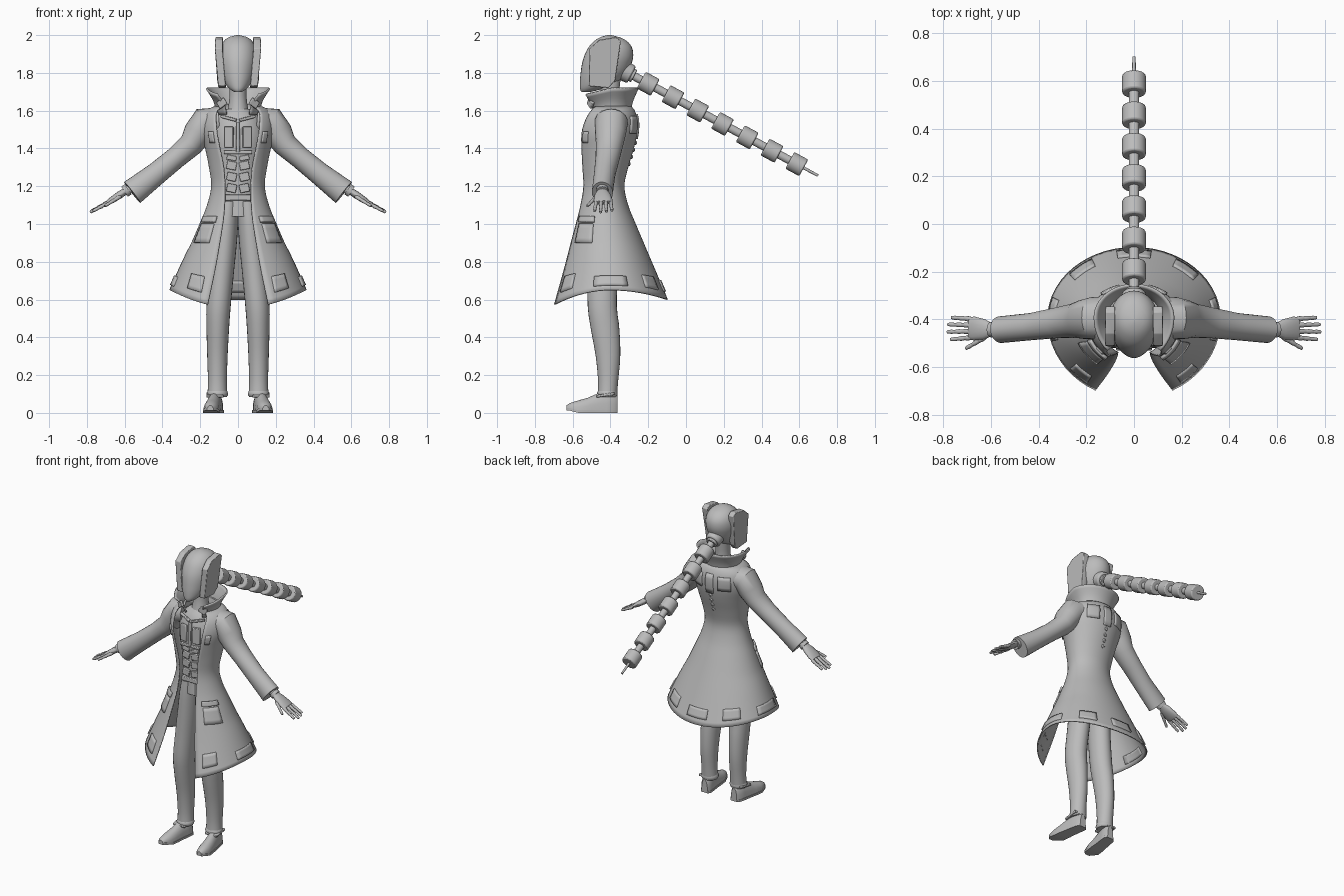
import bpy, bmesh, math
from mathutils import Vector, Matrix

if "Cube" in bpy.data.objects:
    bpy.data.objects.remove(bpy.data.objects["Cube"])

grey = bpy.data.materials.new("plain_grey")
grey.diffuse_color = (0.5, 0.5, 0.5, 1)
grey.use_nodes = True
grey.node_tree.nodes["Principled BSDF"].inputs["Base Color"].default_value = grey.diffuse_color


def make(name, verts, faces, angle=40, solid=0, offset=0, bevel=0):
    me = bpy.data.meshes.new(name)
    me.from_pydata([tuple(v) for v in verts], [], faces)
    bm = bmesh.new()
    bm.from_mesh(me)
    bmesh.ops.recalc_face_normals(bm, faces=bm.faces)
    bm.to_mesh(me)
    bm.free()
    me.materials.append(grey)
    ob = bpy.data.objects.new(name, me)
    bpy.context.collection.objects.link(ob)
    if solid:
        m = ob.modifiers.new("solid", 'SOLIDIFY')
        m.thickness, m.offset = solid, offset
    if bevel:
        m = ob.modifiers.new("bevel", 'BEVEL')
        m.width, m.segments = bevel, 2
    bpy.ops.object.select_all(action='DESELECT')
    ob.select_set(True)
    bpy.context.view_layer.objects.active = ob
    bpy.ops.object.shade_smooth_by_angle(angle=math.radians(angle))
    return ob


def loft(name, rings, closed=True, caps=True, **kw):
    n = len(rings[0])
    faces = [(i * n + j, i * n + (j + 1) % n, (i + 1) * n + (j + 1) % n, (i + 1) * n + j)
             for i in range(len(rings) - 1) for j in range(n if closed else n - 1)]
    if closed and caps:
        faces += [tuple(range(n)), tuple(range((len(rings) - 1) * n, len(rings) * n))]
    return make(name, [p for r in rings for p in r], faces, **kw)


def curve(tab, z):
    # smooth interpolation of table rows, keyed on the first column
    tab = sorted(tab)
    z = min(max(z, tab[0][0]), tab[-1][0])
    k = max(i for i in range(len(tab) - 1) if tab[i][0] <= z)
    slope = lambda i, c: ((tab[min(i + 1, len(tab) - 1)][c] - tab[max(i - 1, 0)][c]) /
                          (tab[min(i + 1, len(tab) - 1)][0] - tab[max(i - 1, 0)][0]))
    h = tab[k + 1][0] - tab[k][0]
    t = (z - tab[k][0]) / h
    return [(2*t**3 - 3*t*t + 1) * tab[k][c] + (t**3 - 2*t*t + t) * h * slope(k, c) +
            (3*t*t - 2*t**3) * tab[k + 1][c] + (t**3 - t*t) * h * slope(k + 1, c)
            for c in range(1, len(tab[0]))]


def body(name, tab, steps=24, n=32, **kw):
    # upright form from rows: z, centre x, half width, front y, back y
    zs = [tab[0][0] + (tab[-1][0] - tab[0][0]) * i / steps for i in range(steps + 1)]
    rings = []
    for z in zs:
        cx, rx, yf, yb = curve(tab, z)
        rings.append([(cx + rx * math.sin(2*math.pi*j/n),
                       (yf + yb)/2 - (yb - yf)/2 * math.cos(2*math.pi*j/n), z) for j in range(n)])
    return loft(name, rings, **kw)


def tube(name, rows, n=16, **kw):
    # rows: x, y, z, radius in the bend plane, sideways radius
    P = [Vector(r[:3]) for r in rows]
    rings = []
    for i, r in enumerate(rows):
        t = (P[min(i + 1, len(P) - 1)] - P[max(i - 1, 0)]).normalized()
        side = Vector((0, 1, 0)) if abs(t.y) < 0.9 else Vector((1, 0, 0))
        up = t.cross(side).normalized()
        side = up.cross(t)
        rings.append([P[i] + up * r[3] * math.cos(2*math.pi*j/n) +
                      side * r[-1] * math.sin(2*math.pi*j/n) for j in range(n)])
    return loft(name, rings, **kw)


def box(name, c, s, rot=(0, 0, 0), bevel=0.004):
    R = Matrix.Rotation(rot[2], 3, 'Z') @ Matrix.Rotation(rot[1], 3, 'Y') @ Matrix.Rotation(rot[0], 3, 'X')
    v = [Vector(c) + R @ Vector((x*s[0]/2, y*s[1]/2, z*s[2]/2)) for z in (-1, 1)
         for x, y in ((-1, -1), (1, -1), (1, 1), (-1, 1))]
    f = [(0, 1, 2, 3), (4, 5, 6, 7)] + [(i, (i+1) % 4, 4 + (i+1) % 4, 4 + i) for i in range(4)]
    return make(name, v, f, bevel=bevel)


# Open garment surfaces: z, half width, front edge y, back y, half opening
COAT = [(1.63, .10, -.47, -.30, .07), (1.60, .165, -.50, -.275, .11), (1.55, .19, -.53, -.26, .115),
        (1.48, .19, -.55, -.262, .11), (1.40, .17, -.55, -.28, .095), (1.30, .15, -.545, -.31, .075),
        (1.20, .138, -.54, -.33, .068), (1.10, .16, -.555, -.31, .07), (1.00, .20, -.58, -.27, .08),
        (.80, .285, -.635, -.185, .115), (.60, .36, -.695, -.10, .16)]
COLLAR = [(1.58, .11, -.48, -.30, .06), (1.65, .125, -.50, -.285, .075), (1.72, .165, -.53, -.255, .11)]


def garment(tab, z, a=None, t=None, off=0):
    rx, yf, yb, xo = curve(tab, z)
    a0 = math.asin(min(xo / rx, .95))
    if a is None:
        a = a0 + (2*math.pi - 2*a0) * t
    cy = (yf + yb) / 2
    c = math.cos(a)
    ry = (cy - yf) / math.cos(a0) if c > 0 else yb - cy
    p = Vector((rx * math.sin(a), cy - ry * c, z))
    nrm = Vector((math.sin(a) / rx, -c / ry, 0)).normalized()
    if tab is COAT:      # wavy hem
        w = min(max((.9 - z) / .3, 0), 1)
        p.z += w * (.05 * math.sin(a)**2 - .045 * max(c, 0)**2)
    else:                # collar dips at the front
        p.z -= max(c, 0) * .045 * min(max((z - 1.6) / .12, 0), 1)
    return p + nrm * off


def sheet(name, tab, z0, z1, steps, n, solid):
    return loft(name, [[garment(tab, z0 + (z1 - z0)*i/steps, t=j/n) for j in range(n + 1)]
                       for i in range(steps + 1)], closed=False, solid=solid)


def patch(name, a0, a1, z0, z1, off=.004, mirror=True):
    for s in ((1, -1) if mirror else (1,)):
        rings = [[garment(COAT, z0 + (z1 - z0)*i/4, a=s*math.radians(a0 + (a1 - a0)*j/6), off=off)
                  for j in range(7)] for i in range(5)]
        loft(name, rings, closed=False, solid=.016, angle=30)


sheet("coat", COAT, 1.63, .60, 40, 48, .008)
sheet("collar", COLLAR, 1.58, 1.72, 8, 40, .010)
patch("hip_pocket", 38, 68, .90, 1.0)
patch("hip_pocket_flap", 36, 70, 1.01, 1.04, .008)
patch("hem_patch_front", 34, 50, .65, .73)
patch("hem_patch_side", 74, 108, .63, .69)
patch("hem_patch_rear", 130, 150, .64, .71)
patch("hem_patch_back", 168, 192, .64, .70, mirror=False)
patch("shoulder_blade_plate", 136, 162, 1.48, 1.57)
patch("spine_plate", 172, 188, 1.45, 1.58, mirror=False)
patch("chest_tab", 42, 52, 1.43, 1.49)

# Spine studs
for i in range(4):
    p = garment(COAT, 1.43 - i * .037, a=math.pi)
    tube("spine_stud", [(0, p.y - .008, p.z, .013), (0, p.y + .006, p.z, .012), (0, p.y + .012, p.z, .005)], n=12)

# Torso, neck and head
body("torso", [(1.04, 0, .09, -.515, -.36), (1.15, 0, .10, -.51, -.355), (1.3, 0, .115, -.515, -.335),
               (1.45, 0, .14, -.525, -.30), (1.56, 0, .12, -.50, -.30), (1.61, 0, .06, -.46, -.34)])
body("neck", [(1.58, 0, .06, -.47, -.34), (1.66, 0, .046, -.455, -.355), (1.78, 0, .046, -.455, -.345)], steps=6)
body("head", [(1.698, 0, .016, -.553, -.51), (1.71, 0, .038, -.56, -.46), (1.74, 0, .066, -.562, -.38),
              (1.79, 0, .088, -.559, -.32), (1.86, 0, .102, -.548, -.285), (1.91, 0, .101, -.53, -.28),
              (1.95, 0, .088, -.505, -.295), (1.98, 0, .063, -.47, -.33), (1.994, 0, .035, -.44, -.37),
              (2.0, 0, .008, -.415, -.395)], steps=40)

# Chest and belly plates
box("waist_band", (0, -.505, 1.14), (.14, .03, .03))
box("sternum_bar", (0, -.524, 1.46), (.022, .02, .16))
box("chest_strap", (0, -.52, 1.38), (.15, .02, .018))
for s in (1, -1):
    for i, z in enumerate((1.19, 1.25, 1.31, 1.35)):
        box("belly_plate", (s * .034, -.514, z), (.052, .02, .026 if i == 3 else .044), (0, s * -.2, 0))
    box("chest_plate", (s * .048, -.52, 1.46), (.05, .02, .11), (0, 0, s * .25))
    box("neck_strap", (s * .05, -.505, 1.56), (.09, .016, .016), (0, s * -.25, s * .3))
    box("collar_tab", (s * .085, -.505, 1.64), (.05, .016, .04), (0, s * .6, s * .5))

# Head side panels
panel = [(-.515, 1.73), (-.51, 1.93), (-.46, 1.975), (-.37, 1.99), (-.345, 1.97), (-.375, 1.76), (-.41, 1.72)]
for s in (1, -1):
    rings = [[(s * (x - .18 * max(1.84 - z, 0) - .06 * max(z - 1.9, 0)), y, z) for y, z in panel] for x in (.085, .125)]
    loft("head_side_panel", rings, bevel=.004)

# Segmented braid hanging off the back of the head
start, d = Vector((0, -.20, 1.742)), Vector((0, .79, -.427)).normalized()


def along(name, a, b, r0, r1, bevel=0, n=24):
    p, q = start + d * a, start + d * b
    tube(name, [(*p, r0), (*q, r1)], n=n, bevel=bevel)


along("braid_socket", -.16, -.10, .055, .05, .008)
along("braid_collar", -.11, -.085, .036, .036, .004)
along("braid_cord", -.12, .88, .022, .022)
along("braid_tip", .87, 1.022, .009, .007, n=12)
for i in range(7):
    along("braid_segment", i * .149 - .042, i * .149 + .042, .05, .05, .007)

for s in (1, -1):
    # Sleeves and cuffs
    sleeve = [(.10, -.395, 1.545, .072, .09), (.178, -.395, 1.537, .082, .088), (.212, -.40, 1.48, .078, .082),
              (.25, -.405, 1.42, .065, .072), (.33, -.415, 1.35, .058, .064), (.43, -.43, 1.268, .06, .057),
              (.56, -.443, 1.167, .070, .056), (.54, -.443, 1.18, .05, .042)]
    ob = tube("sleeve", [(s * r[0], *r[1:]) for r in sleeve[:7]], n=24)
    # Hands with jointed fingers
    tube("wrist", [(s * .52, -.44, 1.215, .026), (s * .60, -.443, 1.17, .024)])
    tube("wrist_ring", [(s * .582, -.443, 1.183, .032), (s * .60, -.443, 1.171, .032)])
    tube("palm", [(s * .595, -.443, 1.175, .018, .026), (s * .625, -.442, 1.155, .02, .042),
                  (s * .67, -.438, 1.125, .017, .05), (s * .69, -.437, 1.113, .012, .047)])
    fingers = [((.685, -.398, 1.113), (.765, -.392, 1.072)), ((.688, -.424, 1.115), (.78, -.421, 1.066)),
               ((.688, -.45, 1.115), (.782, -.452, 1.062)), ((.682, -.476, 1.115), (.768, -.484, 1.068)),
               ((.625, -.475, 1.145), (.705, -.522, 1.095))]
    for a, b in fingers:
        a, b = Vector((s * a[0], a[1], a[2])), Vector((s * b[0], b[1], b[2]))
        for k in range(3):
            p, m, q = (a.lerp(b, (k + f) / 3) for f in (-.08, .45, 1.0))
            r = .0115 - k * .0012
            tube("finger_joint", [(*p, r * .8), (*m, r), (*q, r * .75)], n=10)
    # Trouser legs
    body("trouser_leg", [(z, s * cx, rx, yf, yb) for z, cx, rx, yf, yb in (
        (1.12, .048, .052, -.515, -.36), (1.03, .058, .060, -.52, -.345), (.9, .07, .064, -.52, -.345),
        (.75, .085, .064, -.52, -.36), (.56, .103, .064, -.52, -.366), (.45, .107, .06, -.505, -.353),
        (.3, .109, .054, -.478, -.348), (.16, .109, .05, -.465, -.36), (.09, .109, .053, -.468, -.365))], n=24)
    body("trouser_cuff", [(.085, s * .109, .05, -.464, -.368), (.10, s * .109, .057, -.472, -.362),
                          (.12, s * .109, .05, -.464, -.366)], steps=4, n=24)
    # Shoes: rows of y, centre x, half width, top height
    rings, sole = [], []
    for y, cx, w, h in ((-.632, .147, .014, .04), (-.615, .145, .03, .052), (-.57, .141, .042, .066),
                        (-.52, .135, .042, .08), (-.47, .128, .039, .102), (-.42, .12, .038, .115),
                        (-.38, .114, .036, .105), (-.362, .112, .022, .09)):
        lift = .012 if y < -.6 else 0
        rings.append([(s * (cx + w * math.cos(t)), y, .01 + lift + (h - .01 - lift) * max(math.sin(t), 0) ** .8)
                      for t in [math.pi * k / 10 for k in range(11)]])
        sole.append([(s * (cx + dx * (w + .003)), y, z + lift) for dx, z in ((-1, 0), (1, 0), (1, .014), (-1, .014))])
    loft("shoe", rings)
    loft("shoe_sole", sole)
    box("shoe_strap", (s * .122, -.425, .095), (.09, .10, .014), (.15, 0, 0))
